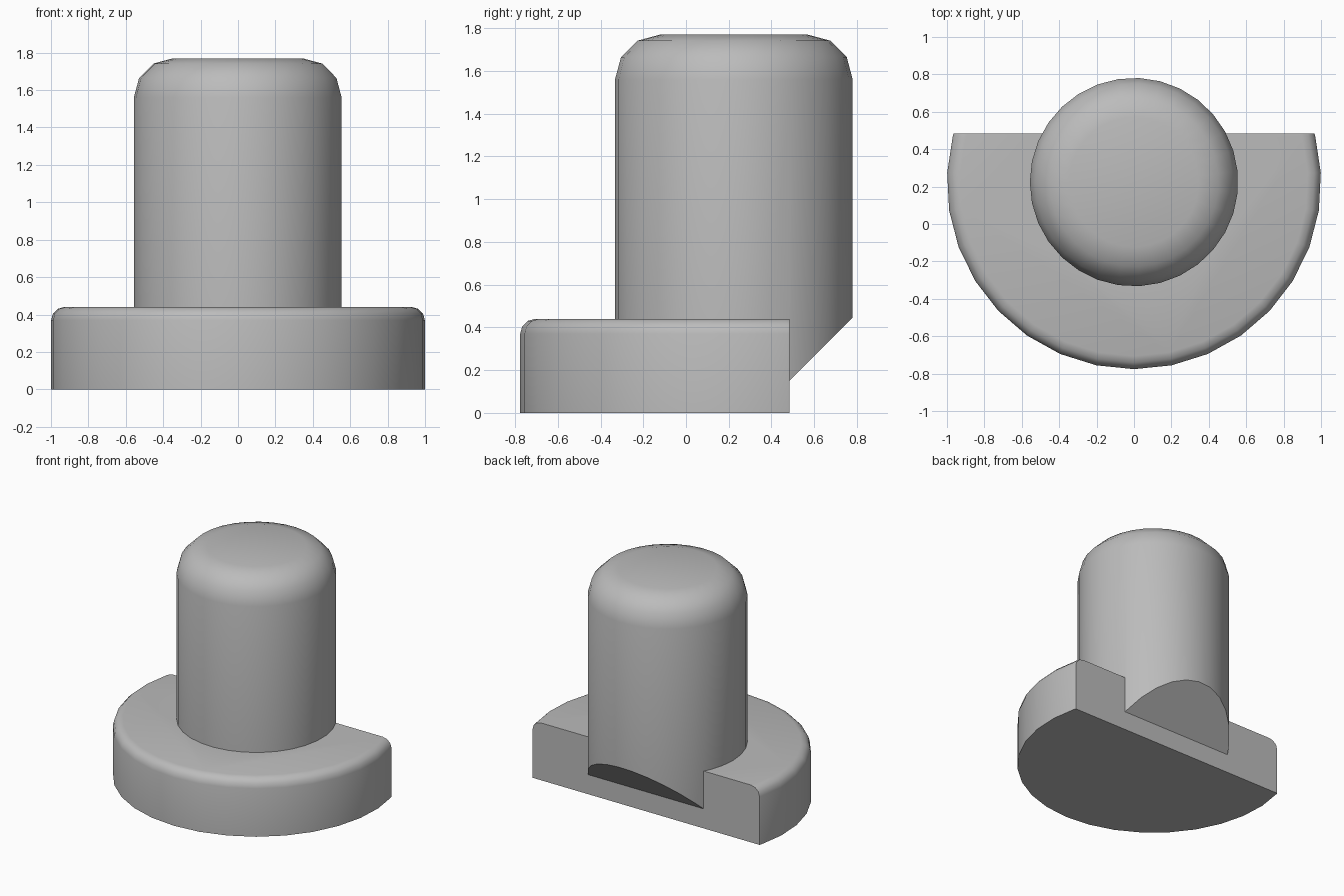
import bpy, bmesh, math
from mathutils import Vector

if "Cube" in bpy.data.objects:
    bpy.data.objects.remove(bpy.data.objects["Cube"], do_unlink=True)

AXIS_Y = 0.224   # shared axis of flange and pin
CUT_Y = 0.485    # flat back of the flange
SIDES = 31

grey = bpy.data.materials.new("plain_grey")
grey.use_nodes = True
colour = (0.5, 0.5, 0.5, 1)
grey.diffuse_color = colour
grey.node_tree.nodes["Principled BSDF"].inputs["Base Color"].default_value = colour


def rounded_cylinder(name, radius, bottom, top, fillet, start, cut_point, cut_normal):
    """Cylinder with a filleted top edge, trimmed by one plane."""
    bm = bmesh.new()
    profile = [(radius, bottom)]
    for i in range(4):
        a = math.radians(30 * i)
        profile.append((radius - fillet * (1 - math.cos(a)),
                        top - fillet * (1 - math.sin(a))))
    rings = []
    for r, z in profile:
        angles = [start + math.tau * k / SIDES for k in range(SIDES)]
        rings.append([bm.verts.new((r * math.cos(a), AXIS_Y + r * math.sin(a), z))
                      for a in angles])
    for low, high in zip(rings, rings[1:]):
        for k in range(SIDES):
            n = (k + 1) % SIDES
            bm.faces.new((low[k], low[n], high[n], high[k]))
    bm.faces.new(rings[0][::-1])
    bm.faces.new(rings[-1])
    # Trim and close the cut
    cut = bmesh.ops.bisect_plane(bm, geom=bm.verts[:] + bm.edges[:] + bm.faces[:],
                                 plane_co=Vector(cut_point),
                                 plane_no=Vector(cut_normal), clear_outer=True)
    edges = [e for e in cut["geom_cut"] if isinstance(e, bmesh.types.BMEdge)]
    bmesh.ops.contextual_create(bm, geom=edges)
    bmesh.ops.recalc_face_normals(bm, faces=bm.faces[:])
    mesh = bpy.data.meshes.new(name)
    bm.to_mesh(mesh)
    bm.free()
    mesh.materials.append(grey)
    obj = bpy.data.objects.new(name, mesh)
    bpy.context.collection.objects.link(obj)
    return obj


# Flange with a flat back
flange = rounded_cylinder("flanged_pin", 1.0, 0, 0.44, 0.07, -math.pi / 2,
                          (0, CUT_Y, 0), (0, 1, 0))
# Pin with a sloped underside where it overhangs the flange
pin = rounded_cylinder("pin", 0.557, 0.1, 1.77, 0.21, math.pi,
                       (0, CUT_Y, 0.15), (0, 1, -1))

# Fuse both into one solid
union = flange.modifiers.new("fuse_pin", "BOOLEAN")
union.operation = "UNION"
union.solver = "EXACT"
union.object = pin
bpy.ops.object.select_all(action="DESELECT")
flange.select_set(True)
bpy.context.view_layer.objects.active = flange
bpy.ops.object.modifier_apply(modifier=union.name)
bpy.data.objects.remove(pin, do_unlink=True)
bpy.ops.object.shade_smooth_by_angle(angle=math.radians(35))
